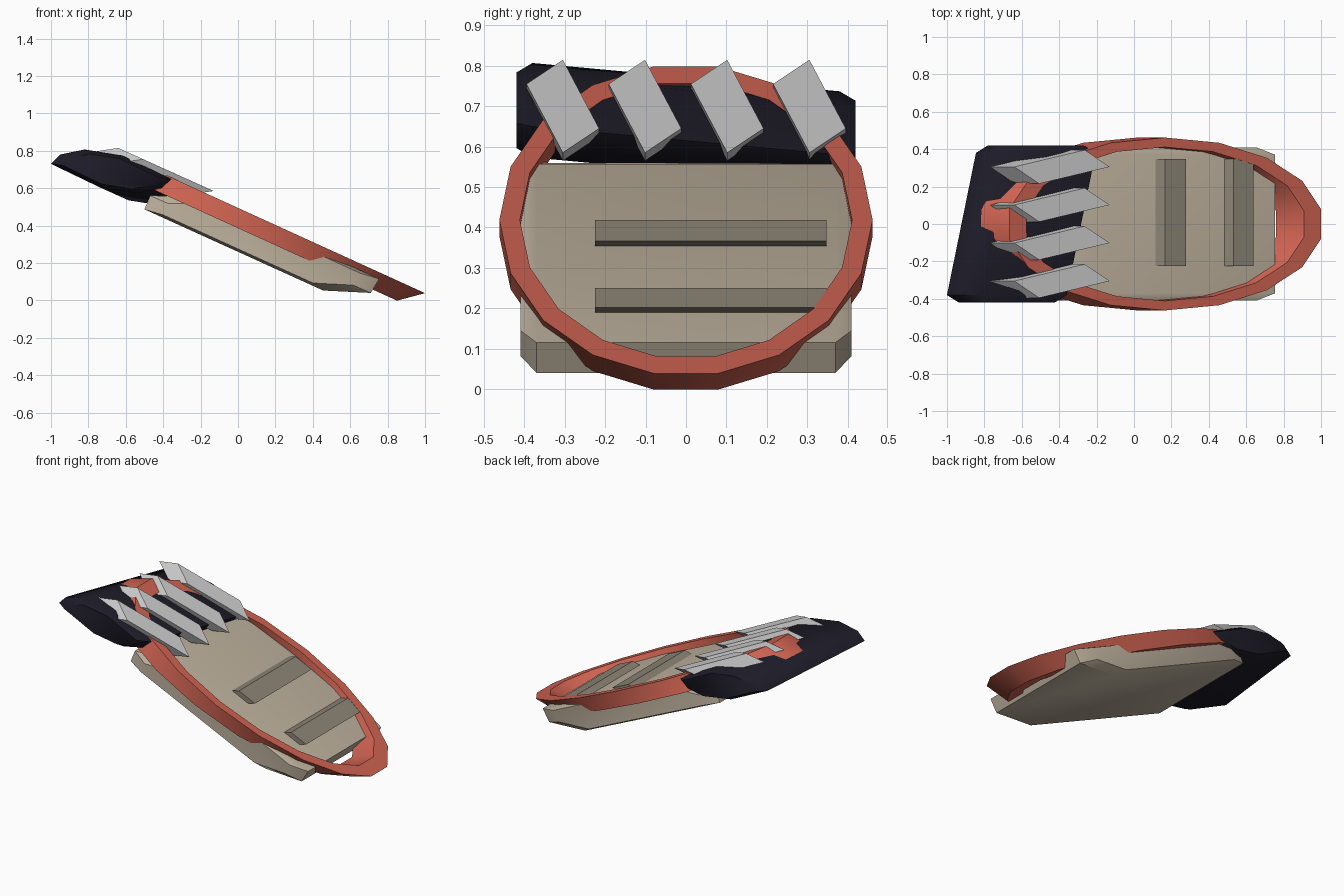
import bpy, bmesh, math
from mathutils import Vector

if "Cube" in bpy.data.objects:
    bpy.data.objects.remove(bpy.data.objects["Cube"])

TILT = math.radians(24.5)
C, S = math.cos(TILT), math.sin(TILT)


def tilted(u, y, w):
    """Point on the sloping deck: u down the slope, w along its normal."""
    return Vector((u * C + w * S, y, w * C - u * S))


def material(name, rgb):
    m = bpy.data.materials.new(name)
    m.diffuse_color = (*rgb, 1)
    m.use_nodes = True
    m.node_tree.nodes["Principled BSDF"].inputs["Base Color"].default_value = m.diffuse_color
    return m


def build(name, rings, mat=None, wrap=False, smooth=None):
    """Loft equal-length closed rings; cap the ends or wrap last to first."""
    bm = bmesh.new()
    vs = [[bm.verts.new(p) for p in r] for r in rings]
    n = len(vs[0])
    pairs = list(zip(vs, vs[1:])) + ([(vs[-1], vs[0])] if wrap else [])
    for a, b in pairs:
        for i in range(n):
            j = (i + 1) % n
            bm.faces.new((a[i], a[j], b[j], b[i]))
    if not wrap:
        bm.faces.new(vs[0])
        bm.faces.new(vs[-1])
    bmesh.ops.recalc_face_normals(bm, faces=bm.faces)
    mesh = bpy.data.meshes.new(name)
    bm.to_mesh(mesh)
    bm.free()
    ob = bpy.data.objects.new(name, mesh)
    bpy.context.collection.objects.link(ob)
    if mat:
        mesh.materials.append(mat)
    if smooth:
        bpy.ops.object.select_all(action='DESELECT')
        ob.select_set(True)
        bpy.context.view_layer.objects.active = ob
        bpy.ops.object.shade_smooth_by_angle(angle=math.radians(smooth))
    return ob


def across(profile, stations):
    """Copies of an xz profile at (y, scale, dx, dz) stations."""
    cx = sum(p[0] for p in profile) / len(profile)
    cz = sum(p[1] for p in profile) / len(profile)
    return [[(cx + (x - cx) * s + dx, y, cz + (z - cz) * s + dz) for x, z in profile]
            for y, s, dx, dz in stations]


beige = material("beige", (0.50, 0.43, 0.33))
dark_beige = material("dark_beige", (0.26, 0.23, 0.18))
red = material("red", (0.60, 0.12, 0.08))
black = material("black", (0.012, 0.011, 0.02))

# Sheared base slab with chamfered sides
slab = [(-0.50, 0.487), (-0.47, 0.56), (-0.215, 0.557), (0.755, 0.115), (0.71, 0.04), (0.455, 0.053)]
build("base_slab", across(slab, [(-0.41, 0.84, 0, 0), (-0.37, 1, 0, 0),
                                 (0.37, 1, 0, 0), (0.41, 0.84, 0, 0)]), beige, smooth=30)

# Oval rim, 18 sides, sheared back toward its underside
SHEAR = Vector((-0.15, 0, -0.04))


def oval(scale, shift):
    pts = []
    for i in range(18):
        a = math.radians(10 + 20 * i)
        pts.append(tilted(-0.022 + 0.93 * scale * math.cos(a), 0.462 * scale * math.sin(a), 0.45) + shift)
    return pts


none = Vector((0, 0, 0))
build("oval_rim", [oval(1, none), oval(0.89, none), oval(0.89, SHEAR), oval(1, SHEAR)],
      red, wrap=True, smooth=30)

# Dark cross bar, skewed along the slope
bar = [(-1.0, 0.73), (-0.95, 0.78), (-0.82, 0.807), (-0.62, 0.775),
       (-0.36, 0.65), (-0.41, 0.60), (-0.54, 0.573), (-0.74, 0.605)]
build("cross_bar", across(bar, [(-0.42, 0.8, 0, 0), (-0.38, 1, 0, 0),
                                (0.38, 1, 0.155, -0.07), (0.42, 0.8, 0.155, -0.07)]),
      black, smooth=40)

# Four slanted slats over the bar
drop = Vector((-0.13, 0, -0.02))
for k in range(4):
    y = -0.305 + 0.2035 * k
    top = [Vector(p) for p in ((-0.64, y, 0.815), (-0.263, y + 0.09, 0.645),
                               (-0.13, y, 0.585), (-0.507, y - 0.09, 0.755))]
    build(f"slat_{k + 1}", [top, [p + drop for p in top]])

# Two raised ridges on the slab
drop = Vector((-0.06, 0, -0.015))
for k, (x0, x1) in enumerate(((0.165, 0.278), (0.533, 0.64))):
    top = [Vector((x, y, (0.449 - x * S) / C))
           for x, y in ((x0, -0.225), (x1, -0.225), (x1, 0.348), (x0, 0.348))]
    build(f"ridge_{k + 1}", [top, [p + drop for p in top]], dark_beige)
